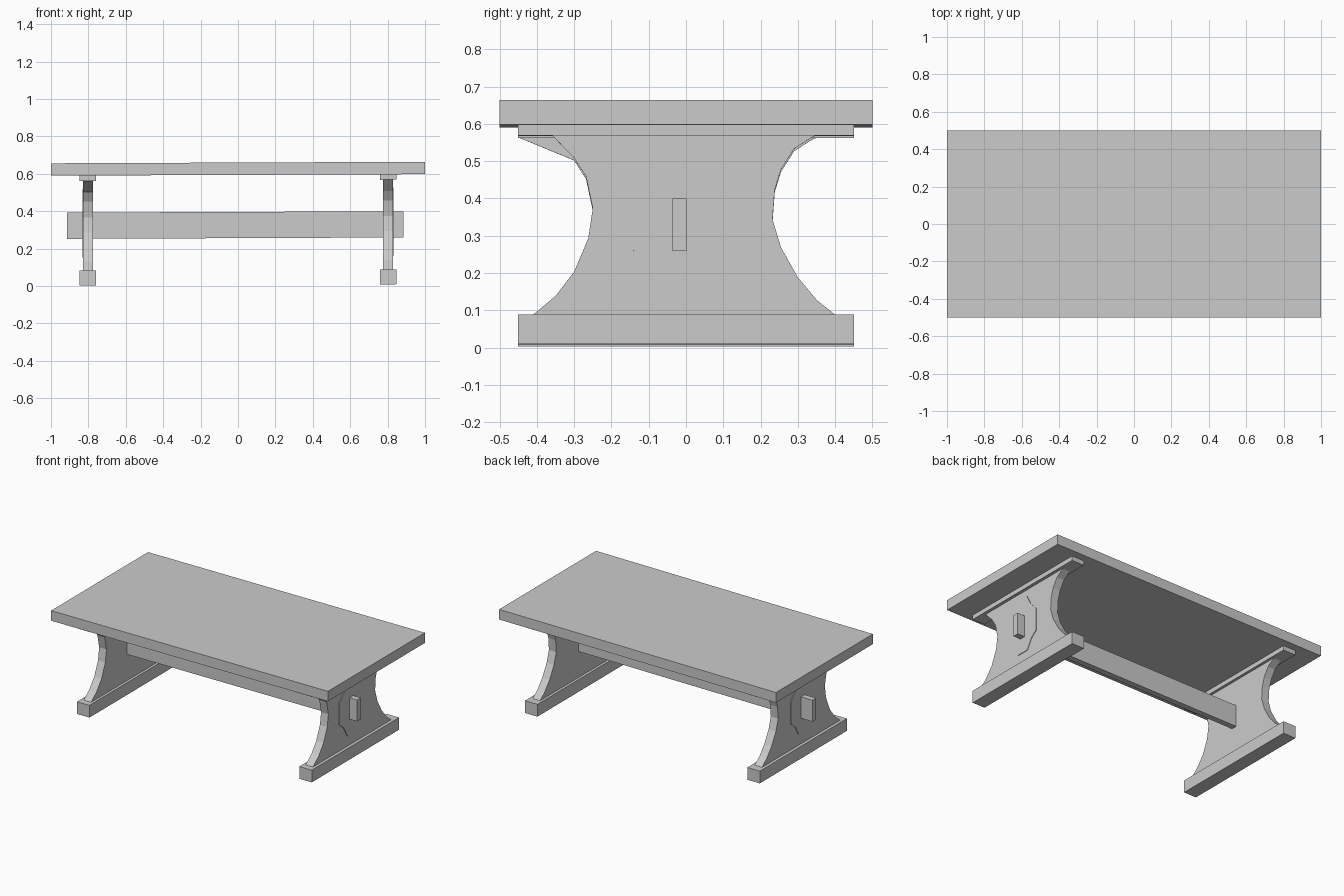
import bpy, bmesh
from mathutils import Vector

if "Cube" in bpy.data.objects:
    bpy.data.objects.remove(bpy.data.objects["Cube"])

TILT = 0.004  # slight rise of the hand-built table towards +x


def finish(bm, name):
    for v in bm.verts:
        v.co.z += TILT * v.co.x
    bmesh.ops.recalc_face_normals(bm, faces=bm.faces)
    me = bpy.data.meshes.new(name)
    bm.to_mesh(me)
    bm.free()
    ob = bpy.data.objects.new(name, me)
    bpy.context.collection.objects.link(ob)
    return ob


def box(name, x, y, z):
    bm = bmesh.new()
    bmesh.ops.create_cube(bm, size=1)
    for v in bm.verts:
        v.co = Vector([(a + b) / 2 + c * (b - a) for c, (a, b) in zip(v.co, (x, y, z))])
    return finish(bm, name)


def slab(name, profile, x0, x1):
    """Extrude a (y, z) outline from x0 to x1."""
    bm = bmesh.new()
    face = bm.faces.new([bm.verts.new((x0, y, z)) for y, z in profile])
    ext = bmesh.ops.extrude_face_region(bm, geom=[face])["geom"]
    moved = [g for g in ext if isinstance(g, bmesh.types.BMVert)]
    bmesh.ops.translate(bm, verts=moved, vec=(x1 - x0, 0, 0))
    return finish(bm, name)


# Waisted trestle outline, going up the back edge and down the front edge
back_edge = [(0.40, 0.085), (0.35, 0.125), (0.30, 0.185), (0.255, 0.265), (0.232, 0.34),
             (0.238, 0.42), (0.255, 0.475), (0.29, 0.53), (0.34, 0.562), (0.36, 0.57)]
front_edge = [(-0.30, 0.505), (-0.268, 0.455), (-0.25, 0.37), (-0.262, 0.29),
              (-0.30, 0.20), (-0.35, 0.135), (-0.41, 0.085)]
# Carved boss around the tenon
boss = [(-0.06, 0.522), (0.02, 0.522), (0.055, 0.455), (0.105, 0.402), (0.105, 0.258),
        (0.06, 0.22), (0.025, 0.157), (-0.06, 0.157), (-0.095, 0.22), (-0.142, 0.258),
        (-0.142, 0.402), (-0.09, 0.455)]

# Table top
box("table_top", (-1, 1), (-0.5, 0.5), (0.594, 0.66))

# Trestle at each end: foot, cleat, panel and boss
for side, s, corner in (("left", -1, -0.45), ("right", 1, -0.36)):
    box(side + "_foot", sorted((s * 0.758, s * 0.848)), (-0.45, 0.45), (0.006, 0.086))
    box(side + "_cleat", sorted((s * 0.758, s * 0.848)), (-0.45, 0.45), (0.565, 0.596))
    slab(side + "_panel", back_edge + [(corner, 0.567)] + front_edge, s * 0.775, s * 0.828)
    slab(side + "_boss", boss, s * 0.80, s * 0.832)

# Stretcher passing through both trestles
box("stretcher", (-0.915, 0.885), (-0.036, 0.002), (0.256, 0.396))
